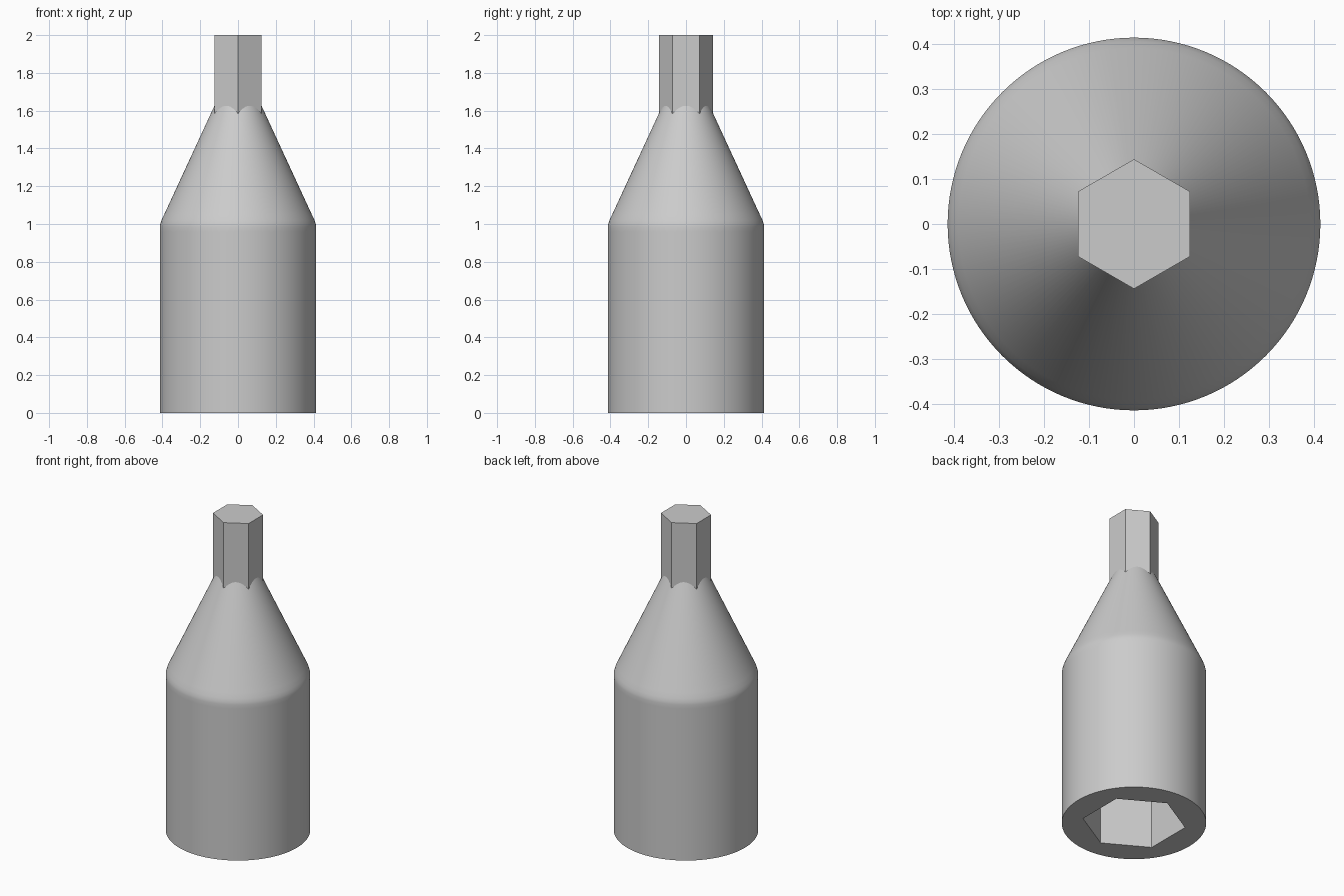
import bpy
import bmesh
from math import cos, sin, pi

cube = bpy.data.objects.get("Cube")
if cube:
    bpy.data.objects.remove(cube, do_unlink=True)

steel = bpy.data.materials.new("plain_grey_steel")
steel.use_nodes = True
GREY = (0.6, 0.6, 0.6, 1.0)
steel.diffuse_color = GREY
steel.node_tree.nodes["Principled BSDF"].inputs["Base Color"].default_value = GREY


def lathe(name, profile, sides, start=0.0):
    """Closed solid of rings given as (radius, height), bottom to top."""
    bm = bmesh.new()
    rings = []
    for r, z in profile:
        rings.append([bm.verts.new((r * cos(start + 2 * pi * i / sides),
                                    r * sin(start + 2 * pi * i / sides), z))
                      for i in range(sides)])
    for low, high in zip(rings, rings[1:]):
        for i in range(sides):
            j = (i + 1) % sides
            bm.faces.new((low[i], low[j], high[j], high[i]))
    bm.faces.new(rings[0][::-1])
    bm.faces.new(rings[-1])
    mesh = bpy.data.meshes.new(name)
    bm.to_mesh(mesh)
    bm.free()
    mesh.materials.append(steel)
    obj = bpy.data.objects.new(name, mesh)
    bpy.context.collection.objects.link(obj)
    return obj


def select(obj):
    bpy.ops.object.select_all(action="DESELECT")
    obj.select_set(True)
    bpy.context.view_layer.objects.active = obj


# Round body with a softly rounded shoulder and a tapered neck
body = lathe("socket_body", [
    (0.414, 0.0), (0.414, 0.96), (0.414, 0.985), (0.4115, 1.0),
    (0.405, 1.02), (0.391, 1.05), (0.109, 1.66)], 128)

# Hexagonal socket cut up into the base, corners facing front and back
cutter = lathe("socket_cutter", [(0.297, -0.1), (0.297, 0.8)], 6, pi / 2)
cutter.hide_render = True
cut = body.modifiers.new("hex_socket", "BOOLEAN")
cut.operation = "DIFFERENCE"
cut.solver = "EXACT"
cut.object = cutter
select(body)
bpy.ops.object.modifier_apply(modifier=cut.name)
bpy.data.objects.remove(cutter, do_unlink=True)
bpy.ops.object.shade_smooth_by_angle(angle=pi / 6)

# Hexagonal drive shank rising out of the neck
shank = lathe("hex_shank", [(0.144, 1.5), (0.144, 2.0)], 6, pi / 2)
